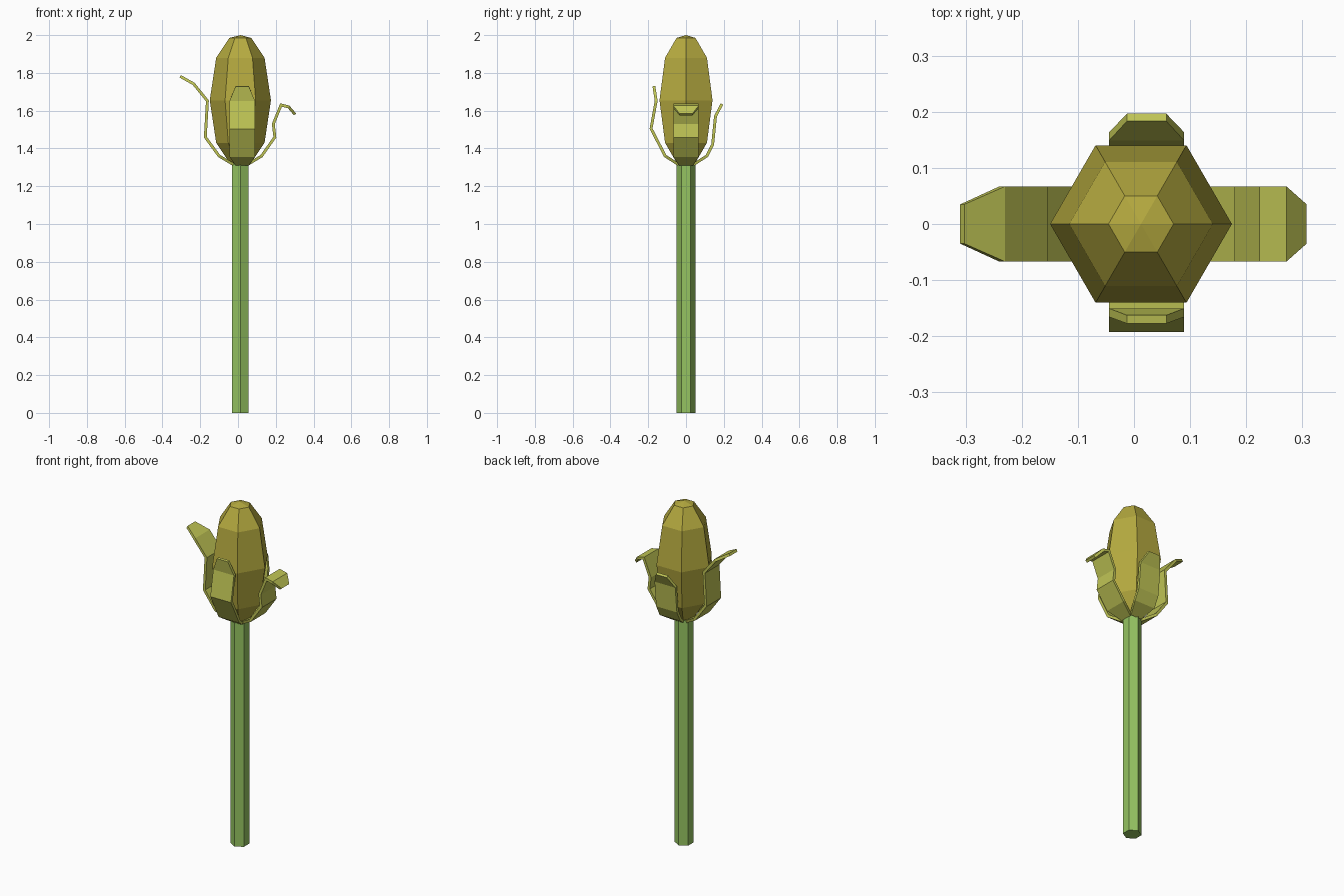
import bpy
import bmesh
from math import cos, sin, pi
from mathutils import Vector

cube = bpy.data.objects.get("Cube")
if cube:
    bpy.data.objects.remove(cube, do_unlink=True)

CENTRE_X = 0.0125


def make_material(name, rgb):
    mat = bpy.data.materials.new(name)
    mat.use_nodes = True
    colour = (*rgb, 1.0)
    mat.diffuse_color = colour
    mat.node_tree.nodes["Principled BSDF"].inputs["Base Color"].default_value = colour
    return mat


def make_object(name, bm, mat):
    bmesh.ops.recalc_face_normals(bm, faces=bm.faces[:])
    mesh = bpy.data.meshes.new(name)
    bm.to_mesh(mesh)
    bm.free()
    mesh.materials.append(mat)
    obj = bpy.data.objects.new(name, mesh)
    bpy.context.collection.objects.link(obj)
    return obj


def lathe(name, rings, pole_z, turn, mat, sides=6):
    """Hexagonal body from (radius, z) rings, closed at two poles."""
    bm = bmesh.new()
    loops = []
    for radius, z in rings:
        loops.append([bm.verts.new((CENTRE_X + radius * cos(turn + 2 * pi * i / sides),
                                    radius * sin(turn + 2 * pi * i / sides), z))
                      for i in range(sides)])
    low, high = (bm.verts.new((CENTRE_X, 0, z)) for z in pole_z)
    for i in range(sides):
        j = (i + 1) % sides
        for a, b in zip(loops, loops[1:]):
            bm.faces.new((a[i], a[j], b[j], b[i]))
        bm.faces.new((low, loops[0][j], loops[0][i]))
        bm.faces.new((high, loops[-1][i], loops[-1][j]))
    return make_object(name, bm, mat)


def husk_leaf(name, out, offset, path, mat):
    """Bent strip following (distance, z) points, narrowed at both ends."""
    out = Vector(out)
    side = Vector((-out.y, out.x, 0))
    bm = bmesh.new()
    rows = []
    for i, (dist, z) in enumerate(path):
        half = 0.035 if i in (0, len(path) - 1) else 0.067
        mid = out * dist + Vector((offset, 0, z))
        rows.append([bm.verts.new(mid + side * s * half) for s in (-1, 1)])
    for a, b in zip(rows, rows[1:]):
        bm.faces.new((a[0], a[1], b[1], b[0]))
    leaf = make_object(name, bm, mat)
    solid = leaf.modifiers.new("Thickness", "SOLIDIFY")
    solid.thickness = 0.015
    solid.offset = 0
    solid.use_even_offset = True
    return leaf


stem_green = make_material("stem green", (0.30, 0.55, 0.12))
cob_gold = make_material("cob gold", (0.46, 0.40, 0.05))
husk_green = make_material("husk yellow green", (0.52, 0.55, 0.09))

# Stem
lathe("stem", [(0.05, 0), (0.05, 1.32)], (0, 1.32), pi / 6, stem_green)

# Cob, symmetrical about its middle
MIDDLE = 1.655
half_profile = [(0.058, 0.33), (0.128, 0.225)]
rings = ([(r, MIDDLE - h) for r, h in half_profile] + [(0.162, MIDDLE)]
         + [(r, MIDDLE + h) for r, h in reversed(half_profile)])
lathe("cob", rings, (MIDDLE - 0.345, MIDDLE + 0.345), 0, cob_gold)

# Husk leaves
husk_leaf("husk_left", (1, 0, 0), 0,
          [(0.05, 1.315), (0.125, 1.36), (0.195, 1.46), (0.187, 1.53),
           (0.228, 1.63), (0.268, 1.62), (0.302, 1.58)], husk_green)
husk_leaf("husk_right", (-1, 0, 0), 0,
          [(0.025, 1.315), (0.1, 1.36), (0.173, 1.46), (0.162, 1.652),
           (0.235, 1.742), (0.306, 1.782)], husk_green)
husk_leaf("husk_front", (0, -1, 0), 0.0225,
          [(0.04, 1.315), (0.11, 1.36), (0.185, 1.505), (0.158, 1.652),
           (0.17, 1.73)], husk_green)
husk_leaf("husk_back", (0, 1, 0), 0.0225,
          [(0.04, 1.315), (0.11, 1.36), (0.141, 1.42), (0.156, 1.57),
           (0.19, 1.635)], husk_green)
